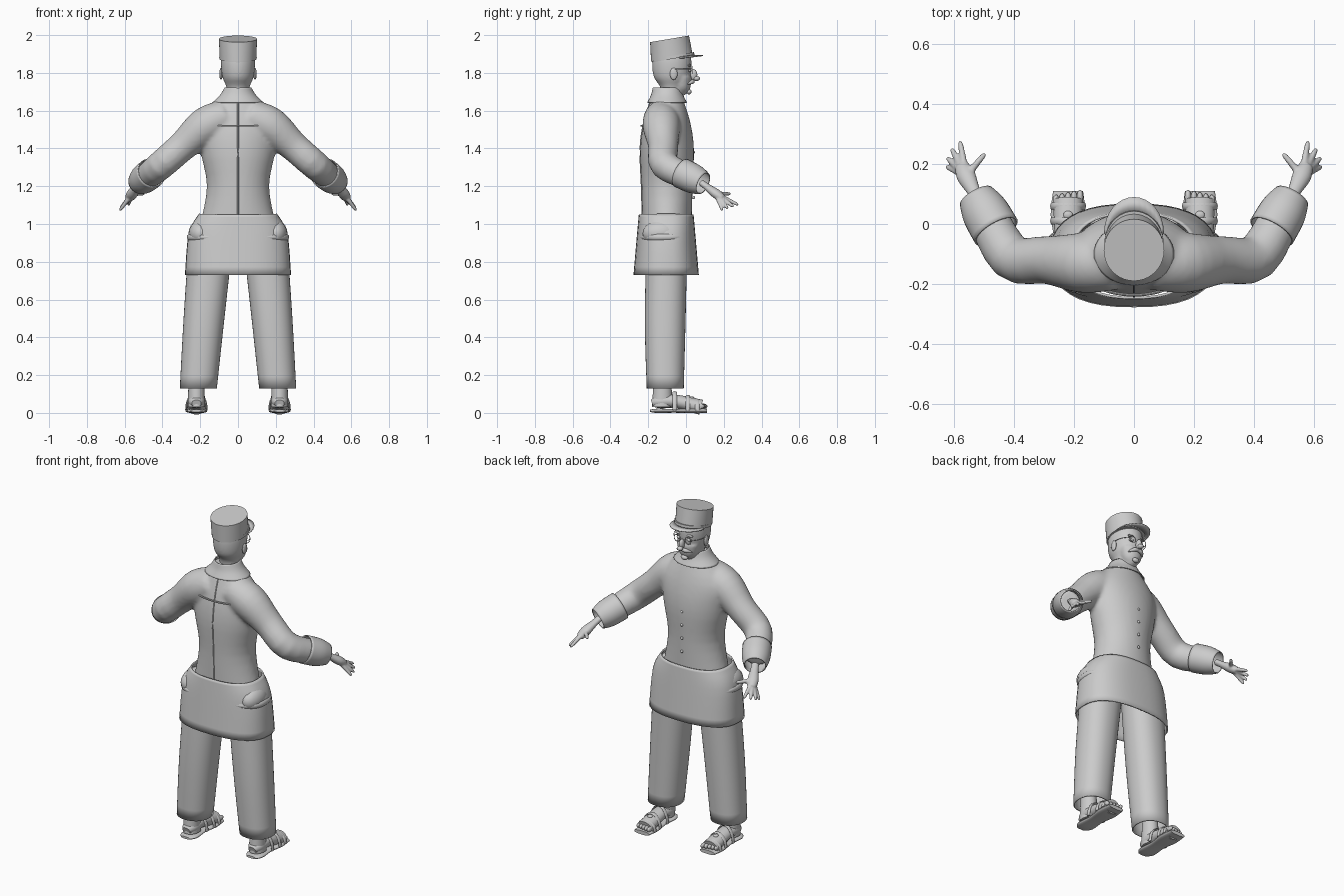
import bpy, bmesh, math
from mathutils import Vector, Matrix

cube = bpy.data.objects.get("Cube")
if cube:
    bpy.data.objects.remove(cube)

grey = bpy.data.materials.new("light grey")
grey.use_nodes = True
colour = (0.6, 0.6, 0.6, 1)
grey.diffuse_color = colour
grey.node_tree.nodes["Principled BSDF"].inputs["Base Color"].default_value = colour

BOXY = 0.8
UP = Vector((0, 0, 1))
RIGHT = Vector((1, 0, 0))
AHEAD = Vector((0, 1, 0))


def oval(turn, power=1):
    """Point on a unit circle, squared off when power is below one."""
    angle = math.tau * turn
    return [math.copysign(abs(value) ** power, value) for value in (math.cos(angle), math.sin(angle))]


def arc(centre, across, along, start=0, end=1, count=16, power=1):
    """Points on part of an ellipse spanned by two vectors."""
    points = []
    for k in range(count + 1):
        c, s = oval(start + (end - start) * k / count, power)
        points.append(Vector(centre) + Vector(across) * c + Vector(along) * s)
    return points


def smooth_rows(rows, steps):
    """Catmull-Rom interpolation through rows of numbers."""
    last = len(rows) - 1
    result = []
    for i in range(last):
        near = [rows[max(0, min(last, i + k))] for k in (-1, 0, 1, 2)]
        for step in range(steps):
            t = step / steps
            result.append([b + t / 2 * (c - a + t * (2 * a - 5 * b + 4 * c - d + t * (3 * (b - c) + d - a)))
                           for a, b, c, d in zip(*near)])
    return result + [list(rows[-1])]


def skin(bm, rows, upright, sides, power, capped, steps=4):
    """Join ellipses given as x, y, z, half width, half depth."""
    rows = smooth_rows(rows, steps)
    points = [Vector(row[:3]) for row in rows]
    rings = []
    for i, (*_, width, depth) in enumerate(rows):
        u, v = RIGHT, AHEAD
        if not upright:
            heading = (points[min(i + 1, len(points) - 1)] - points[max(i - 1, 0)]).normalized()
            u = UP.cross(heading).normalized()
            v = heading.cross(u)
        ring = []
        for k in range(sides):
            c, s = oval(k / sides, power)
            ring.append(bm.verts.new(points[i] + u * width * c + v * depth * s))
        rings.append(ring)
    for low, high in zip(rings, rings[1:]):
        for k in range(sides):
            bm.faces.new((low[k - 1], low[k], high[k], high[k - 1]))
    if capped:
        bm.faces.new(rings[0])
        bm.faces.new(rings[-1])


def stack(bm, rows, x=0, y=-0.1, power=1, capped=True, steps=4):
    """Upright form from rows of height, half width, half depth."""
    skin(bm, [(x, y, z, w, d) for z, w, d in rows], True, 40, power, capped, steps)


def limb(bm, points, radii, flat=1, sides=20, capped=True, power=1):
    """Form along a path, with one radius per point."""
    rows = [(*p, r, r * flat) for p, r in zip(points, radii)]
    skin(bm, rows, False, sides, power, capped)


def cord(bm, points, radius, flat=1):
    limb(bm, points, [radius] * len(points), flat, sides=8)


def ball(bm, place, size):
    matrix = Matrix.LocRotScale(Vector(place), None, Vector(size))
    bmesh.ops.create_uvsphere(bm, u_segments=16, v_segments=10, radius=1, matrix=matrix)


def finish(name, bm, thick=0, voxel=0, mirror=False):
    bmesh.ops.recalc_face_normals(bm, faces=bm.faces[:])
    mesh = bpy.data.meshes.new(name)
    bm.to_mesh(mesh)
    bm.free()
    mesh.materials.append(grey)
    ob = bpy.data.objects.new(name, mesh)
    bpy.context.collection.objects.link(ob)
    bpy.ops.object.select_all(action="DESELECT")
    bpy.context.view_layer.objects.active = ob
    ob.select_set(True)
    bpy.ops.object.shade_smooth_by_angle(angle=math.radians(40))
    if thick:
        ob.modifiers.new("thickness", "SOLIDIFY").thickness = thick
    if voxel:
        blend = ob.modifiers.new("blend", "REMESH")
        blend.mode, blend.voxel_size, blend.use_smooth_shade = "VOXEL", voxel, True
        soften = ob.modifiers.new("soften", "SMOOTH")
        soften.iterations = 8
    if mirror:
        ob.modifiers.new("mirror", "MIRROR").use_mirror_merge = False


# Landmarks of the left arm
chest = Vector((0.06, -0.13, 1.57))
shoulder = Vector((0.17, -0.13, 1.52))
elbow = Vector((0.41, -0.11, 1.31))
wrist = Vector((0.52, 0.08, 1.22))
palm = Vector((0.56, 0.16, 1.16))

# Jacket body blended with both sleeves
jacket = [(1, 0.2, 0.13), (1.2, 0.165, 0.135), (1.4, 0.2, 0.142), (1.55, 0.2, 0.12), (1.7, 0.08, 0.07)]
bm = bmesh.new()
stack(bm, jacket)
for side in (1, -1):
    path = [chest, shoulder, shoulder.lerp(elbow, 0.5), elbow, elbow.lerp(wrist, 0.8)]
    path = [Vector((side * p.x, p.y, p.z)) for p in path]
    limb(bm, path, (0.09, 0.1, 0.08, 0.077, 0.066), sides=32)
finish("jacket", bm, voxel=0.011)

# Turned back open cuffs
bm = bmesh.new()
limb(bm, [elbow.lerp(wrist, t) for t in (0.45, 0.8, 1.05)], (0.075, 0.072, 0.056), sides=32, capped=False)
finish("cuffs", bm, thick=-0.006, mirror=True)

# Yoke edge and centre seam follow the jacket back
bm = bmesh.new()
cord(bm, arc((0, -0.1, 1.52), RIGHT * 0.21, AHEAD * 0.137, 0.58, 0.92), 0.005)
cord(bm, [(0, -0.1 - depth, z) for z, _, depth in jacket], 0.004)
finish("back_seams", bm)

# Row of front buttons
bm = bmesh.new()
for k in range(4):
    ball(bm, (0, 0.04, 1.14 + k * 0.08), [0.008] * 3)
finish("buttons", bm)

# Collar
bm = bmesh.new()
stack(bm, [(1.64, 0.13, 0.1), (1.68, 0.09, 0.08), (1.72, 0.065, 0.07)], capped=False)
finish("collar", bm, thick=-0.006)

# Flared coat skirt, open below
skirt = [(0.73, 0.273, 0.165), (0.95, 0.253, 0.146), (1.05, 0.2, 0.137)]
bm = bmesh.new()
stack(bm, skirt, y=-0.105, power=BOXY, capped=False)
finish("coat_skirt", bm, thick=-0.008)

# Front opening follows the skirt
bm = bmesh.new()
cord(bm, [(0, depth - 0.105, z) for z, _, depth in skirt], 0.004)
finish("skirt_opening", bm)

# Bulging side pockets with rolled lips
bm = bmesh.new()
ball(bm, (0.2, -0.13, 0.95), (0.062, 0.1, 0.07))
lip = arc((0, -0.105, 0.93), RIGHT * 0.25, AHEAD * 0.145, -0.17, 0.08, count=8, power=BOXY)
limb(bm, lip, [0.01 + 0.012 * math.sin(math.pi * k / 8) for k in range(9)])
finish("pockets", bm, mirror=True)

# Trousers, each leg leaning outward
bm = bmesh.new()
skin(bm, [(0.14, -0.1, 0.95, 0.11, 0.1), (0.18, -0.11, 0.5, 0.1, 0.1), (0.21, -0.11, 0.13, 0.09, 0.09)],
     True, 40, 0.9, False)
finish("trousers", bm, thick=-0.008, mirror=True)

# Bare ankles, feet and toes
foot_x = 0.22
bm = bmesh.new()
stack(bm, [(0.03, 0.045, 0.055), (0.2, 0.042, 0.045)], foot_x, -0.125)
limb(bm, [(foot_x, y, z) for y, z in ((-0.18, 0.05), (-0.14, 0.06), (-0.05, 0.06), (0.08, 0.03))],
     (0.025, 0.045, 0.045, 0.05), flat=0.8)
for k in range(5):
    ball(bm, (foot_x + (k - 2) * 0.02, 0.09 - 0.004 * k, 0.035), (0.011, 0.024, 0.014))
finish("feet", bm, mirror=True)

# Sandal soles
bm = bmesh.new()
limb(bm, [(foot_x, y, 0.011) for y in (-0.19, -0.15, -0.06, 0.03, 0.11)],
     (0.03, 0.052, 0.046, 0.058, 0.05), flat=0.22, power=BOXY)
finish("sandal_soles", bm, mirror=True)

# Sandal straps arching over the foot
bm = bmesh.new()
for y, height in ((-0.06, 0.095), (0.01, 0.075), (0.06, 0.055)):
    cord(bm, arc((foot_x, y, 0.015), RIGHT * 0.055, UP * height, 0, 0.5, count=8), 0.012, flat=0.4)
ball(bm, (foot_x, 0.03, 0.08), (0.016, 0.014, 0.008))
finish("sandal_straps", bm, mirror=True)

# Head and neck with jaw
bm = bmesh.new()
stack(bm, [(1.64, 0.058, 0.058), (1.72, 0.06, 0.06), (1.78, 0.083, 0.096), (1.86, 0.09, 0.104), (1.93, 0.08, 0.09)],
      y=-0.075)
stack(bm, [(1.685, 0.025, 0.025), (1.72, 0.055, 0.048), (1.78, 0.07, 0.055)], y=-0.025)
finish("head", bm, voxel=0.007)

# Nose, chin, eyes, brows, ears and moustache
bm = bmesh.new()
ball(bm, (0, 0.04, 1.79), (0.014, 0.02, 0.03))
ball(bm, (0, 0.056, 1.77), (0.017, 0.018, 0.013))
ball(bm, (0, 0.016, 1.7), (0.022, 0.014, 0.014))
for side in (1, -1):
    ball(bm, (side * 0.034, 0.018, 1.815), (0.014, 0.01, 0.01))
    ball(bm, (side * 0.035, 0.018, 1.84), (0.024, 0.01, 0.006))
    ball(bm, (side * 0.09, -0.065, 1.795), (0.009, 0.02, 0.032))
    limb(bm, [(0, 0.036, 1.755), (side * 0.025, 0.032, 1.752), (side * 0.05, 0.01, 1.74)], (0.009, 0.011, 0.003))
finish("face", bm)

# Round spectacles with side arms
bm = bmesh.new()
cord(bm, arc((0.036, 0.033, 1.815), RIGHT * 0.02, UP * 0.02), 0.002)
cord(bm, [(0.057, 0.032, 1.82), (0.085, -0.01, 1.82), (0.093, -0.06, 1.82)], 0.002)
finish("spectacles", bm, mirror=True)

# Tall cap with a band, sheared to lean back
bm = bmesh.new()
stack(bm, [(1.878, 0.097, 0.11), (1.98, 0.101, 0.103)], y=-0.075)
stack(bm, [(1.874, 0.099, 0.112), (1.89, 0.099, 0.112)], y=-0.068, steps=1)
for v in bm.verts:
    v.co += Vector((0, (1.88 - v.co.z) * 0.12, (v.co.y + 0.075) * 0.17))
finish("cap", bm)

# Cap peak between two arcs
bm = bmesh.new()
inner = arc((0, -0.04, 1.885), RIGHT * 0.094, AHEAD * 0.08 + UP * 0.01, 0, 0.5)
outer = arc((0, -0.03, 1.88), RIGHT * 0.1, AHEAD * 0.12 + UP * 0.015, 0, 0.5)
strips = [[bm.verts.new(p) for p in pair] for pair in zip(inner, outer)]
for a, b in zip(strips, strips[1:]):
    bm.faces.new((*a, *reversed(b)))
finish("cap_peak", bm, thick=0.006)

# Hands with fanned fingers and thumb
bm = bmesh.new()
limb(bm, [wrist, wrist.lerp(palm, 0.4), palm, palm + Vector((0.015, 0.035, -0.025))], (0.022, 0.023, 0.032, 0.024), flat=0.8)
tips = [(80 - 18 * k, 0.12 - 0.015 * k, 0.06 + 0.01 * k) for k in range(4)]
for degrees, reach, drop in tips + [(130, 0.1, 0)]:
    c, s = oval(degrees / 360)
    tip = palm + Vector((reach * c, reach * s, -drop))
    limb(bm, [palm.lerp(tip, t) for t in (0.1, 0.6, 0.9, 1)], (0.014, 0.011, 0.009, 0.003), sides=10)
finish("hands", bm, voxel=0.0045, mirror=True)
